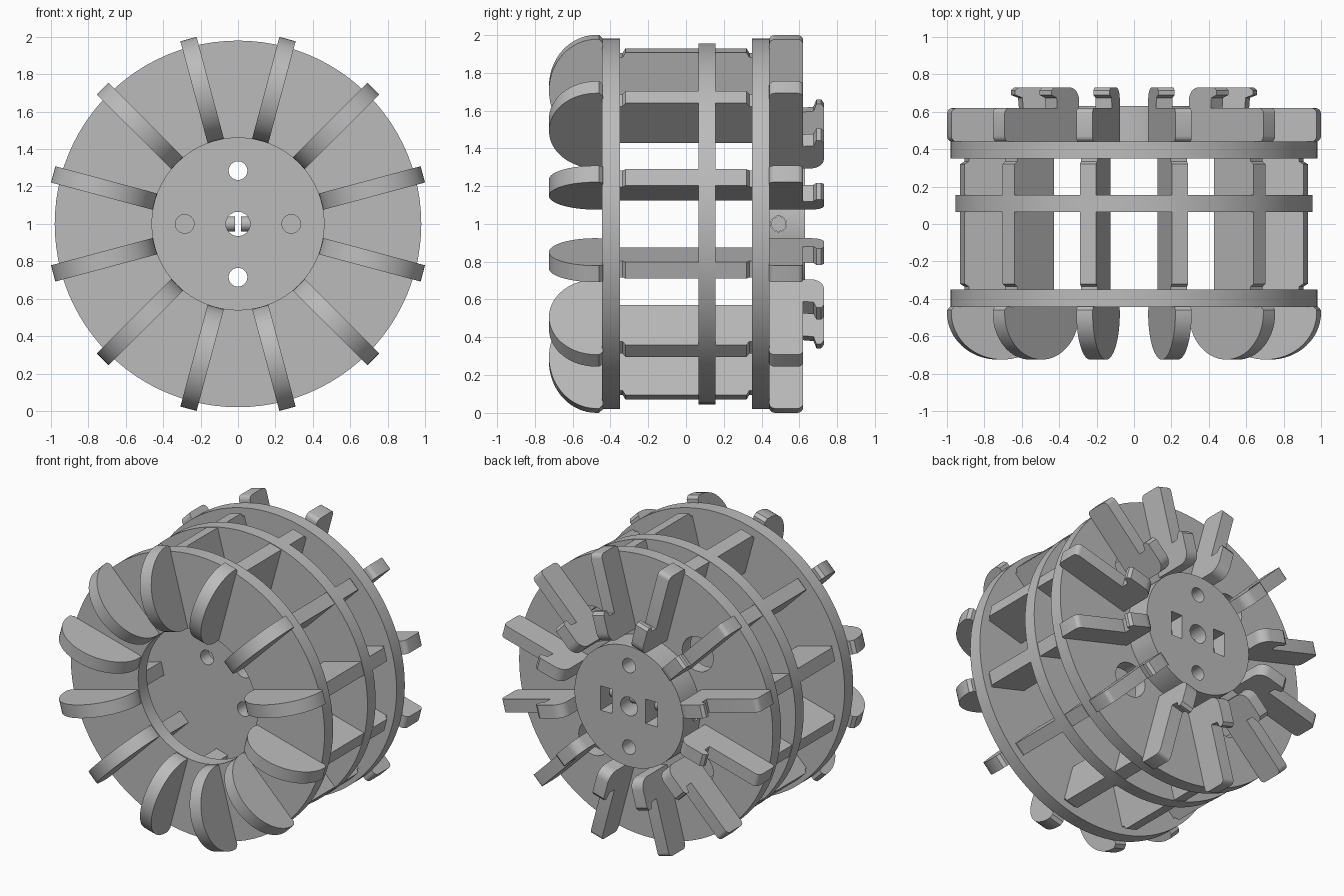
import bpy, bmesh, math
from mathutils import Matrix, Vector

cube = bpy.data.objects.get("Cube")
if cube:
    bpy.data.objects.remove(cube, do_unlink=True)

grey = bpy.data.materials.new("plain_grey")
grey.use_nodes = True
GREY = (0.5, 0.5, 0.5, 1)
grey.diffuse_color = GREY
grey.node_tree.nodes["Principled BSDF"].inputs["Base Color"].default_value = GREY

CENTRE = Matrix.Translation((0, 0, 1))
ANGLES = [math.radians(15 + 30 * i) for i in range(12)]
BLADE = 0.09


def finish(bm, name):
    bmesh.ops.recalc_face_normals(bm, faces=bm.faces)
    bm.transform(CENTRE)
    mesh = bpy.data.meshes.new(name)
    bm.to_mesh(mesh)
    bm.free()
    mesh.materials.append(grey)
    ob = bpy.data.objects.new(name, mesh)
    bpy.context.collection.objects.link(ob)
    return ob


def smooth(ob):
    bpy.ops.object.select_all(action='DESELECT')
    ob.select_set(True)
    bpy.context.view_layer.objects.active = ob
    bpy.ops.object.shade_smooth_by_angle(angle=math.radians(30))


def add_cylinder(bm, radius, start, end, x=0, z=0, sides=32, axis='Y'):
    """Cylinder along y at (x, z), or along x through the axle at depth z."""
    if axis == 'Y':
        m = Matrix.Translation((x, (start + end) / 2, z)) @ Matrix.Rotation(math.pi / 2, 4, 'X')
    else:
        m = Matrix.Translation(((start + end) / 2, z, 0)) @ Matrix.Rotation(math.pi / 2, 4, 'Y')
    bmesh.ops.create_cone(bm, cap_ends=True, segments=sides, radius1=radius,
                          radius2=radius, depth=abs(end - start), matrix=m)


def add_box(bm, centre, size):
    m = Matrix.Translation(centre) @ Matrix.Diagonal((*size, 1))
    bmesh.ops.create_cube(bm, size=1, matrix=m)


def cut(ob, bm):
    """Subtract the cutter mesh and bake the result."""
    cutter = finish(bm, "cutter")
    cutter.hide_render = True
    mod = ob.modifiers.new("cut", 'BOOLEAN')
    mod.operation, mod.solver, mod.object = 'DIFFERENCE', 'EXACT', cutter
    bpy.context.view_layer.objects.active = ob
    bpy.ops.object.modifier_apply(modifier=mod.name)
    bpy.data.objects.remove(cutter, do_unlink=True)


def disc(name, radius, start, end, holes):
    """Drilled disc; holes are (radius, x, z)."""
    bm = bmesh.new()
    add_cylinder(bm, radius, start, end, sides=96)
    ob = finish(bm, name)
    drill = bmesh.new()
    for r, x, z in holes:
        add_cylinder(drill, r, start - 0.1, end + 0.1, x, z, sides=64 if r > 0.2 else 32)
    cut(ob, drill)
    return ob


def blades(name, profile):
    """Twelve radial plates from one (radius, y) outline."""
    bm = bmesh.new()
    for angle in ANGLES:
        spin = Matrix.Rotation(angle, 4, 'Y')
        sides = [[bm.verts.new(spin @ Vector((s * BLADE / 2, y, r))) for r, y in profile]
                 for s in (-1, 1)]
        bm.faces.new(sides[0])
        bm.faces.new(sides[1][::-1])
        for i in range(len(profile)):
            j = (i + 1) % len(profile)
            bm.faces.new((sides[0][i], sides[0][j], sides[1][j], sides[1][i]))
    ob = finish(bm, name)
    smooth(ob)
    return ob


def arc(cr, cy, a, b, first, last, steps):
    return [(cr + a * math.cos(t), cy + b * math.sin(t))
            for t in (math.radians(first + (last - first) * i / steps) for i in range(steps + 1))]


# Hole layout
PIN = 0.285
bore = (0.065, 0, 0)
through = [bore, (0.05, 0, PIN), (0.05, 0, -PIN)]
pockets = [(0.05, PIN, 0), (0.05, -PIN, 0)]
access = [(0.12, sx * 0.4, sz * 0.4) for sx in (-1, 1) for sz in (-1, 1)]

# Three discs of the drum
smooth(disc("front_ring", 0.98, -0.445, -0.35, [(0.46, 0, 0)]))
smooth(disc("middle_disc", 0.955, 0.065, 0.155, through + pockets))
smooth(disc("back_disc", 0.98, 0.35, 0.442, through + access))

# Rear hub with nut slots and side screw holes
hub = disc("rear_hub", 0.42, 0.442, 0.63, through)
slots = bmesh.new()
for s in (-1, 1):
    add_box(slots, (s * 0.175, 0.58, 0), (0.09, 0.22, 0.17))
cut(hub, slots)
side = bmesh.new()
add_cylinder(side, 0.042, -0.5, 0.5, z=0.49, axis='X')
cut(hub, side)
smooth(hub)

# Set screws reaching into the bore
bm = bmesh.new()
for s in (-1, 1):
    add_cylinder(bm, 0.04, s * 0.015, s * 0.41, z=0.49, sides=24, axis='X')
smooth(finish(bm, "set_screws"))

# Ribs joining the discs, with a small step at each end
blades("drum_ribs", [(0.65, -0.36), (0.65, 0.36), (0.925, 0.36), (0.925, 0.335),
                     (0.95, 0.32), (0.95, -0.32), (0.925, -0.335), (0.925, -0.36)])

# Rounded paddles on the front
OUTER = 1.023
mid, half = (OUTER + 0.46) / 2, (OUTER - 0.46) / 2
blades("front_paddles", [(0.465, -0.44)] + arc(mid, -0.475, half, 0.25, 180, 360, 32)
       + [(OUTER, -0.46), (OUTER - 0.02, -0.44)])

# Hooked arms on the back
blades("back_arms", [(0.46, 0.44)] + arc(0.53, 0.66, 0.07, 0.07, 180, 90, 6)
       + [(0.65, 0.73), (0.67, 0.715), (0.67, 0.69), (0.63, 0.675), (0.625, 0.62)]
       + arc(OUTER - 0.03, 0.59, 0.03, 0.03, 90, 0, 4)
       + arc(OUTER - 0.03, 0.47, 0.03, 0.03, 0, -90, 4))
